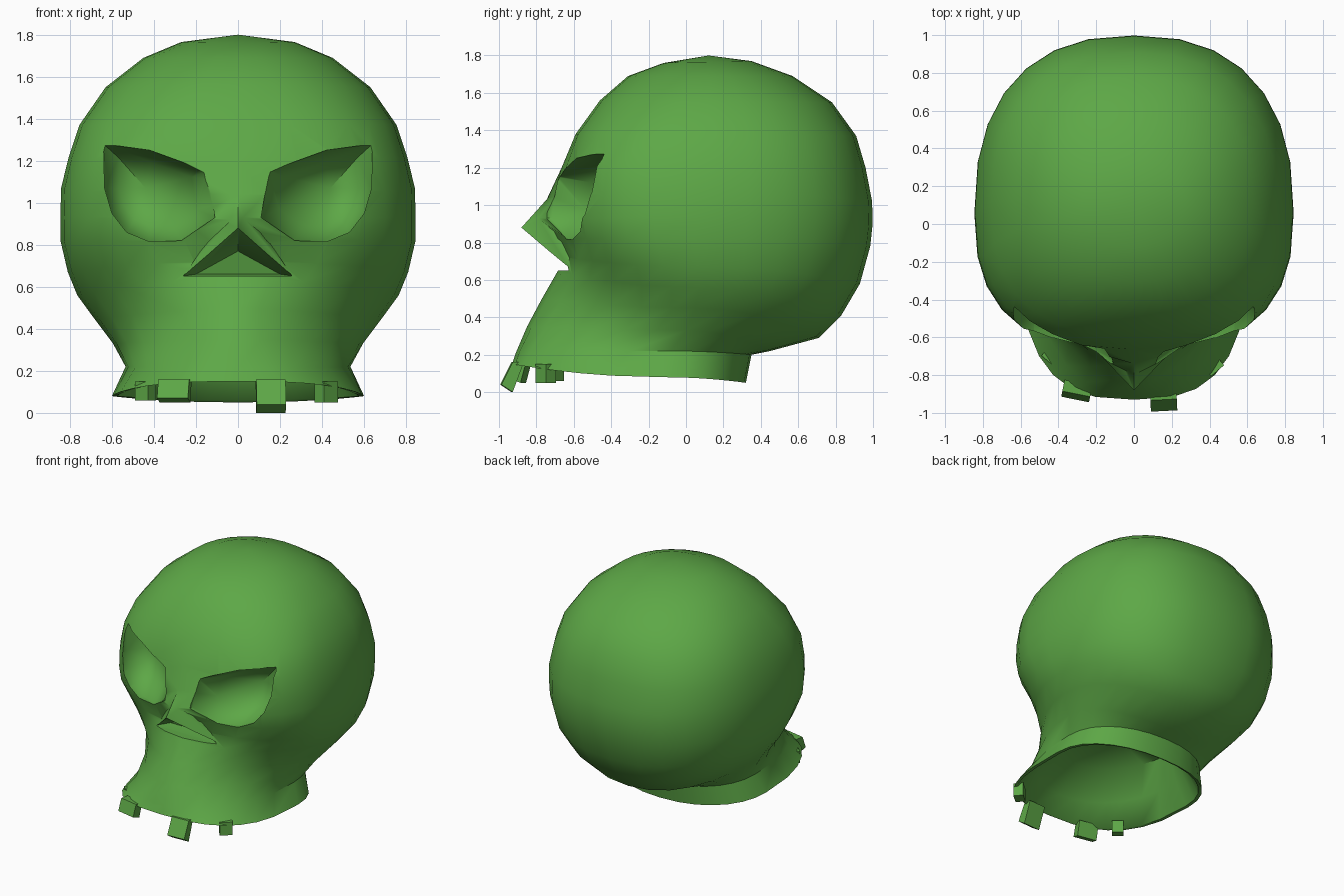
import bpy, bmesh, math
from mathutils import Vector, Matrix

if "Cube" in bpy.data.objects:
    bpy.data.objects.remove(bpy.data.objects["Cube"])

green = bpy.data.materials.new("skull green")
green.diffuse_color = (0.11, 0.39, 0.062, 1)
green.use_nodes = True
green.node_tree.nodes["Principled BSDF"].inputs["Base Color"].default_value = green.diffuse_color


def finish(name, bm):
    bmesh.ops.recalc_face_normals(bm, faces=bm.faces)
    me = bpy.data.meshes.new(name)
    bm.to_mesh(me)
    bm.free()
    me.materials.append(green)
    ob = bpy.data.objects.new(name, me)
    bpy.context.collection.objects.link(ob)
    return ob


def hull(name, points):
    bm = bmesh.new()
    for p in points:
        bm.verts.new(p)
    bmesh.ops.convex_hull(bm, input=bm.verts)
    loose = [v for v in bm.verts if not v.link_faces]
    bmesh.ops.delete(bm, geom=loose, context='VERTS')
    return finish(name, bm)


def combine(target, tool, op):
    m = target.modifiers.new(op, 'BOOLEAN')
    m.object, m.operation, m.solver = tool, op, 'EXACT'
    bpy.context.view_layer.objects.active = target
    bpy.ops.object.modifier_apply(modifier=m.name)
    bpy.data.objects.remove(tool)


# Skull body: stacked rings, front/middle/back heights differ per ring
# front y, front z, half width, middle y, middle z, back y, back z, front power, back power
RINGS = [
    (-0.92, 0.155, 0.575, -0.12, 0.08, 0.30, 0.06, 2.8, 2.2),
    (-0.93, 0.15, 0.60, -0.12, 0.08, 0.32, 0.05, 2.8, 2.2),
    (-0.91, 0.21, 0.535, -0.08, 0.22, 0.35, 0.20, 2.3, 2.2),
    (-0.85, 0.35, 0.595, 0.0, 0.33, 0.45, 0.22, 1.75, 2.2),
    (-0.77, 0.50, 0.685, 0.05, 0.45, 0.71, 0.29, 1.6, 2.2),
    (-0.69, 0.64, 0.765, 0.07, 0.56, 0.83, 0.41, 1.85, 2.3),
    (-0.64, 0.72, 0.81, 0.06, 0.67, 0.93, 0.58, 2.2, 2.4),
    (-0.66, 0.82, 0.845, 0.05, 0.82, 0.985, 0.78, 2.5, 2.4),
    (-0.68, 0.92, 0.845, 0.06, 0.94, 0.998, 0.90, 2.6, 2.4),
    (-0.68, 1.04, 0.842, 0.07, 1.07, 0.995, 1.02, 2.6, 2.4),
    (-0.655, 1.20, 0.805, 0.09, 1.22, 0.96, 1.20, 2.8, 2.4),
    (-0.59, 1.38, 0.755, 0.12, 1.37, 0.91, 1.37, 2.6, 2.3),
    (-0.46, 1.56, 0.63, 0.13, 1.55, 0.78, 1.55, 2.3, 2.2),
    (-0.31, 1.69, 0.45, 0.13, 1.69, 0.57, 1.69, 2.1, 2.1),
    (-0.12, 1.76, 0.27, 0.12, 1.765, 0.35, 1.77, 2.0, 2.0),
]
# Nose bridge: how far the centre line of a ring stands forward, by ring height
BRIDGE = {0.82: 0.07, 0.92: 0.12, 1.04: 0.06, 1.20: 0.01}
N = 28


def ring(bm, yf, zf, w, ym, zm, yb, zb, pf, pb):
    out = []
    for i in range(N):
        a = 2 * math.pi * i / N
        c, s = math.cos(a), math.sin(a)
        ye, ze, p = (yf, zf, pf) if s < 0 else (yb, zb, pb)
        k = abs(s) ** (2 / p)
        x = math.copysign(w * abs(c) ** (2 / p), c)
        y = ym + (ye - ym) * k
        if i == 3 * N // 4:
            x, y = 0, y - BRIDGE.get(zf, 0)
        out.append(bm.verts.new((x, y, zm + (ze - zm) * k * k)))
    return out


bm = bmesh.new()
# hollow underside rings come first, then the outside
inside = [(-0.62, 0.43, 0.40, -0.10, 0.43, 0.16, 0.40, 2.0, 2.2),
          (-0.82, 0.27, 0.49, -0.12, 0.24, 0.25, 0.18, 2.2, 2.2)]
loops = [ring(bm, *r) for r in inside + RINGS]
for a, b in zip(loops, loops[1:]):
    for i in range(N):
        j = (i + 1) % N
        bm.faces.new((a[i], a[j], b[j], b[i]))
for loop, tip in ((loops[0], (0, -0.2, 0.48)), (loops[-1], (0, 0.12, 1.8))):
    v = bm.verts.new(tip)
    for i in range(N):
        bm.faces.new((loop[i], loop[(i + 1) % N], v))
skull = finish("skull", bm)

# Nose tip, then the nasal cavity beneath it
nose = hull("nose", [(0, -0.88, 0.88), (0.26, -0.61, 0.65), (-0.26, -0.61, 0.65),
                     (0, -0.745, 1.03), (0, -0.40, 0.85)])
combine(skull, nose, 'UNION')
cavity = hull("nose_cutter", [(0, -0.885, 0.878), (0.265, -0.612, 0.651), (-0.265, -0.612, 0.651),
                              (0, -1.1, 0.651), (0, -0.57, 0.77),
                              (0.2, -0.54, 0.66), (-0.2, -0.54, 0.66)])
combine(skull, cavity, 'DIFFERENCE')

# Slanted eye sockets: outline cut straight in, narrowing to a bowl
OUTLINE = [(0.145, 1.15), (0.42, 1.25), (0.64, 1.28), (0.635, 1.07), (0.60, 0.95),
           (0.53, 0.86), (0.42, 0.815), (0.27, 0.82), (0.11, 0.93)]
for side in (1, -1):
    pts = []
    for x, z in OUTLINE:
        y = -0.77 + 0.5 * x
        pts += [(side * x, -1.3, z), (side * x, y, z)]
        xi, zi = 0.40 + (x - 0.40) * 0.7, 1.06 + (z - 1.06) * 0.7
        pts.append((side * xi, -0.76 + 0.5 * xi + 0.13, zi))
    pts.append((side * 0.44, -0.32, 1.07))
    combine(skull, hull("eye_cutter", pts), 'DIFFERENCE')

bpy.ops.object.select_all(action='DESELECT')
skull.select_set(True)
bpy.context.view_layer.objects.active = skull
bpy.ops.object.shade_smooth_by_angle(angle=math.radians(50))

# Teeth: x, y, width, depth, top z, bottom z, turn, forward slant
TEETH = [(0.155, -0.90, 0.14, 0.06, 0.15, 0.01, 0.05, 0.06),
         (-0.30, -0.87, 0.15, 0.06, 0.16, 0.06, -0.2, 0.03),
         (0.42, -0.75, 0.09, 0.07, 0.15, 0.05, 0.7, 0.0),
         (-0.44, -0.70, 0.08, 0.06, 0.15, 0.06, -0.7, 0.0)]
for n, (x, y, w, d, top, low, turn, lean) in enumerate(TEETH):
    m = Matrix.Rotation(turn, 3, 'Z')
    pts = []
    for sx in (-1, 1):
        for sy in (-1, 1):
            pts.append(Vector((x, y, top)) + m @ Vector((sx * w / 2, sy * d / 2, 0)))
            pts.append(Vector((x, y, low)) + m @ Vector((sx * w / 2, sy * d / 2 - lean, -sy * lean / 3)))
    lift = max(0, -min(p.z for p in pts))
    for p in pts:
        p.z += lift
    hull(f"tooth_{n + 1}", pts)
